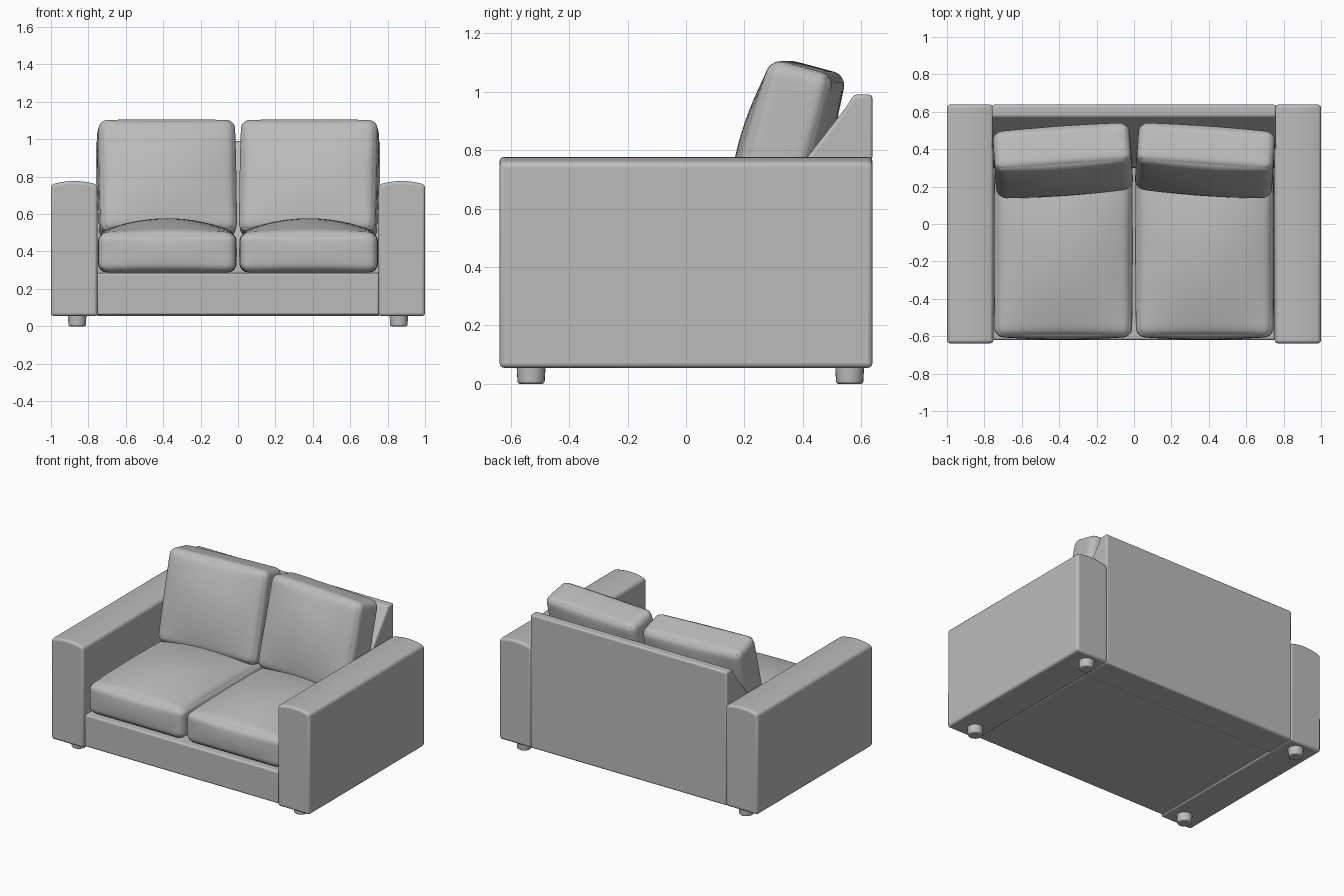
import bpy, bmesh, math
from mathutils import Matrix, Vector

if "Cube" in bpy.data.objects:
    bpy.data.objects.remove(bpy.data.objects["Cube"])

fabric = bpy.data.materials.new("grey fabric")
fabric.diffuse_color = (0.5, 0.5, 0.5, 1)
fabric.use_nodes = True
fabric.node_tree.nodes["Principled BSDF"].inputs["Base Color"].default_value = fabric.diffuse_color


def finish(name, bm, bevel=0.0, angle=35):
    """Turn a bmesh into a smooth-shaded object, with optional rounded edges."""
    bmesh.ops.recalc_face_normals(bm, faces=bm.faces)
    me = bpy.data.meshes.new(name)
    bm.to_mesh(me)
    bm.free()
    me.materials.append(fabric)
    ob = bpy.data.objects.new(name, me)
    bpy.context.collection.objects.link(ob)
    bpy.ops.object.select_all(action='DESELECT')
    ob.select_set(True)
    bpy.context.view_layer.objects.active = ob
    bpy.ops.object.shade_smooth_by_angle(angle=math.radians(angle))
    if bevel:
        mod = ob.modifiers.new("rounded edges", 'BEVEL')
        mod.width, mod.segments = bevel, 3
        mod.limit_method, mod.angle_limit = 'ANGLE', math.radians(35)
    return ob


def extrude(points, vec):
    """Prism from a closed profile of 3D points."""
    bm = bmesh.new()
    face = bm.faces.new([bm.verts.new(p) for p in points])
    res = bmesh.ops.extrude_face_region(bm, geom=[face])
    bmesh.ops.translate(bm, vec=vec,
                        verts=[v for v in res["geom"] if isinstance(v, bmesh.types.BMVert)])
    return bm


def cushion(name, size, radius, corner, puff, matrix):
    """Rounded box whose faces swell; puff = (x sides, -y, +y, -z, +z)."""
    hx, hy, hz = (s / 2 for s in size)
    bm = bmesh.new()
    bmesh.ops.create_cube(bm, size=2)
    bmesh.ops.subdivide_edges(bm, edges=bm.edges[:], cuts=23, use_grid_fill=True)
    for v in bm.verts:
        # ease the grid so that points gather near the edges
        n = Vector([math.sin(c * math.pi / 2) for c in v.co])
        p = Vector((n.x * hx, n.y * hy, n.z * hz))
        core = Vector([max(-h + radius, min(h - radius, c)) for c, h in zip(p, (hx, hy, hz))])
        d = p - core
        if d.length > 1e-6:
            p = core + d.normalized() * radius
        a, b, c = (1 - t * t for t in n)
        p.x += n.x * puff[0] * b * c
        p.y += n.y * a * c * (puff[1] if n.y < 0 else puff[2])
        p.z += n.z * a * b * (puff[3] if n.z < 0 else puff[4])
        # soften the four corners of the outline
        p.x -= corner * n.x * abs(n.y * n.z) ** 6
        v.co = matrix @ p
    return finish(name, bm, angle=80)


# Base with front rail
finish("base", extrude([(-0.755, -0.62, 0.06), (-0.755, 0.5, 0.06),
                        (-0.755, 0.5, 0.285), (-0.755, -0.62, 0.285)], (1.51, 0, 0)), 0.012)

# Sloped back frame
back = [(0.42, 0.055), (0.635, 0.055), (0.638, 0.99), (0.575, 0.99),
        (0.55, 0.95), (0.41, 0.77), (0.30, 0.58), (0.30, 0.28), (0.42, 0.28)]
finish("back_frame", extrude([(-0.76, y, z) for y, z in back], (1.52, 0, 0)), 0.012)

for side, s in (("left", -1), ("right", 1)):
    # Arm with gently domed top
    top = [(0.752 + 0.248 * i / 10, 0.757 + 0.02 * (1 - (i / 5 - 1) ** 2)) for i in range(11)]
    profile = [(0.752, 0.055)] + top + [(1.0, 0.055)]
    finish(side + "_arm", extrude([(s * x, -0.638, z) for x, z in profile], (0, 1.276, 0)), 0.016)

    # Seat cushion
    cushion(side + "_seat_cushion", (0.735, 0.97, 0.215), 0.045, 0.01,
            (0.004, 0.015, 0, 0, 0.075), Matrix.Translation((s * 0.378, -0.118, 0.395)))

    # Leaning back cushion, turned slightly inwards
    pose = (Matrix.Translation((s * 0.38, 0.34, 0.785))
            @ Matrix.Rotation(math.radians(-4 * s), 4, 'Z')
            @ Matrix.Rotation(math.radians(-15), 4, 'X'))
    cushion(side + "_back_cushion", (0.73, 0.225, 0.62), 0.045, 0.01,
            (0.004, 0.05, 0.03, 0, 0.004), pose)

    # Round feet
    for place, y in (("front", -0.53), ("back", 0.56)):
        bm = bmesh.new()
        bmesh.ops.create_cone(bm, cap_ends=True, segments=24, radius1=0.046, radius2=0.05,
                              depth=0.065,
                              matrix=Matrix.Translation((s * 0.86, y, 0.0325)))
        finish(f"{side}_{place}_foot", bm, 0.008)
